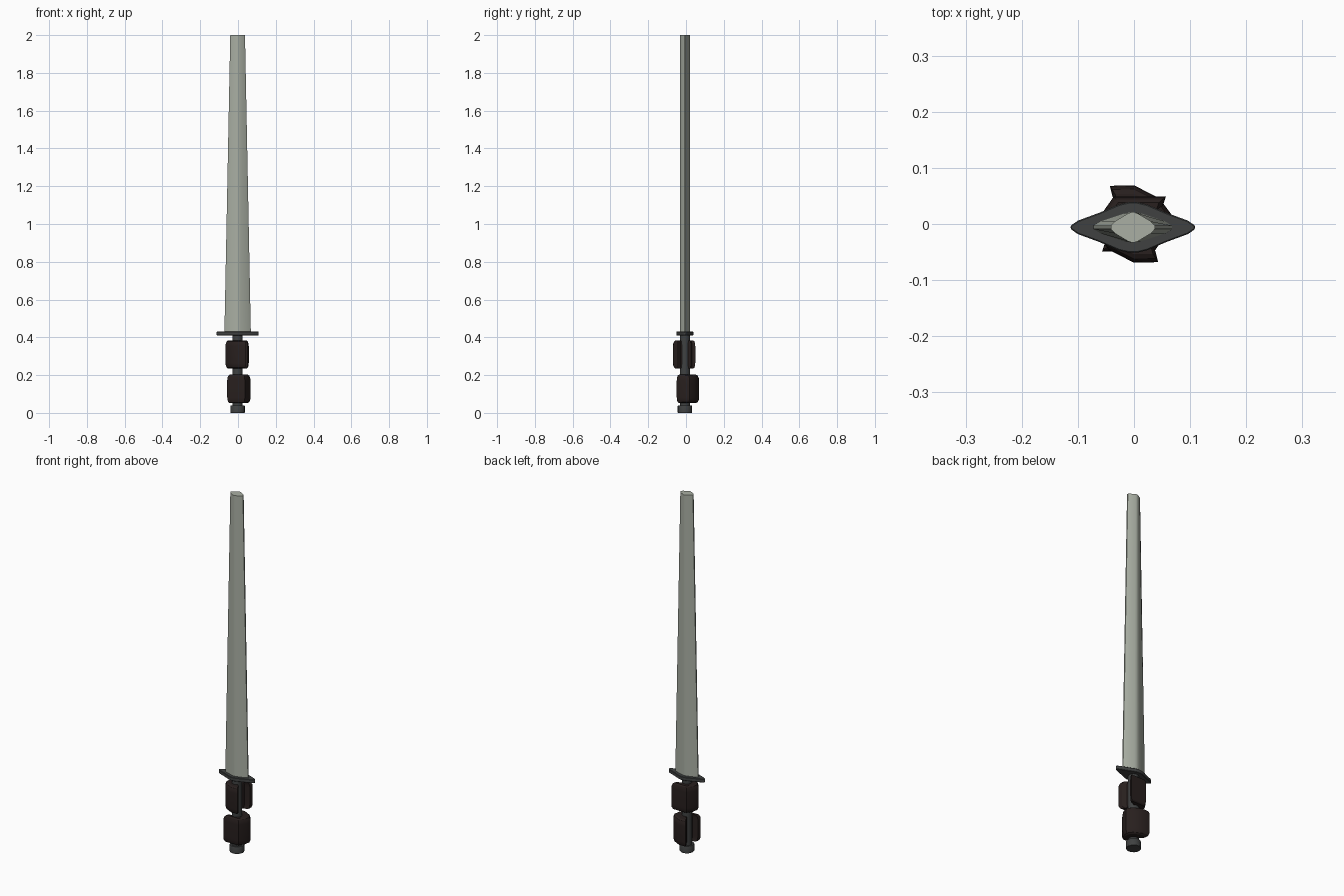
import bpy, bmesh, math

if "Cube" in bpy.data.objects:
    bpy.data.objects.remove(bpy.data.objects["Cube"])

CX, CY = -0.002, -0.006   # axis of the sword


def material(name, rgb):
    m = bpy.data.materials.new(name)
    m.diffuse_color = (*rgb, 1)
    m.use_nodes = True
    m.node_tree.nodes["Principled BSDF"].inputs["Base Color"].default_value = m.diffuse_color
    return m


STEEL = material("steel", (0.40, 0.43, 0.37))
IRON = material("dark_iron", (0.05, 0.053, 0.053))
LEATHER = material("leather", (0.021, 0.014, 0.013))


def loft(name, layers, mat, bevel=0.0, smooth=True):
    """Join rings of equal point count, capped at both ends."""
    bm = bmesh.new()
    rings = [[bm.verts.new(p) for p in layer] for layer in layers]
    n = len(rings[0])
    for a, b in zip(rings, rings[1:]):
        for i in range(n):
            j = (i + 1) % n
            bm.faces.new((a[i], a[j], b[j], b[i]))
    bm.faces.new(rings[0][::-1])
    bm.faces.new(rings[-1])
    bmesh.ops.recalc_face_normals(bm, faces=bm.faces)
    me = bpy.data.meshes.new(name)
    bm.to_mesh(me)
    bm.free()
    ob = bpy.data.objects.new(name, me)
    bpy.context.collection.objects.link(ob)
    me.materials.append(mat)
    if bevel:
        mod = ob.modifiers.new("edge", "BEVEL")
        mod.width, mod.segments = bevel, 1
    if smooth:
        bpy.ops.object.select_all(action="DESELECT")
        ob.select_set(True)
        bpy.context.view_layer.objects.active = ob
        bpy.ops.object.shade_smooth_by_angle(angle=math.radians(30))
    return ob


def ring(profile, z, sx=1.0, sy=1.0, cx=CX, cy=CY):
    return [(cx + x * sx, cy + y * sy, z) for x, y in profile]


def four_way(quarter):
    """Mirror a first-quadrant profile into all four quadrants."""
    top = quarter + [(-x, y) for x, y in reversed(quarter)]
    return top + [(-x, -y) for x, y in top]


# blade: blunted diamond, narrowing towards a flat end
diamond = four_way([(1, 0.12), (0.82, 0.40), (0.22, 0.92), (0.06, 1)])
loft("blade", [ring(diamond, 0.42, 0.070, 0.027),
               ring(diamond, 2.0, 0.039, 0.027)], STEEL)

# cross guard
lens = four_way([(0.111, 0.003), (0.098, 0.012), (0.06, 0.026),
                 (0.025, 0.041), (0.008, 0.045)])
loft("guard", [ring(lens, 0.41), ring(lens, 0.43)], IRON, 0.002)

# grip and pommel
circle = [(math.cos(i * math.tau / 16), math.sin(i * math.tau / 16)) for i in range(16)]
loft("grip", [ring(circle, 0.03, 0.027, 0.027), ring(circle, 0.415, 0.027, 0.027)], IRON)
loft("pommel", [ring(circle, z, r, r) for z, r in
                ((0, 0.036), (0.003, 0.038), (0.035, 0.038), (0.039, 0.036))], IRON)

# gripping wraps: C-shaped bands, the lower one turned half round
wrap = [(0.057, 0.049), (0.051, 0.032), (0.022, 0.026), (0.016, 0.0),
        (0.020, -0.030), (0.038, -0.048), (0.043, -0.068), (0.0, -0.069),
        (-0.045, -0.046), (-0.066, -0.018), (-0.062, 0.012), (-0.036, 0.049)]
profile_z = ((-0.075, 0.78), (-0.070, 0.90), (-0.058, 0.98), (-0.045, 1.0),
             (0.045, 1.0), (0.058, 0.98), (0.070, 0.90), (0.075, 0.78))
for name, zc, turn in (("upper_wrap", 0.309, 1), ("lower_wrap", 0.127, -1)):
    loft(name, [ring(wrap, zc + z, s * turn, s * turn, 0, 0) for z, s in profile_z],
         LEATHER)
